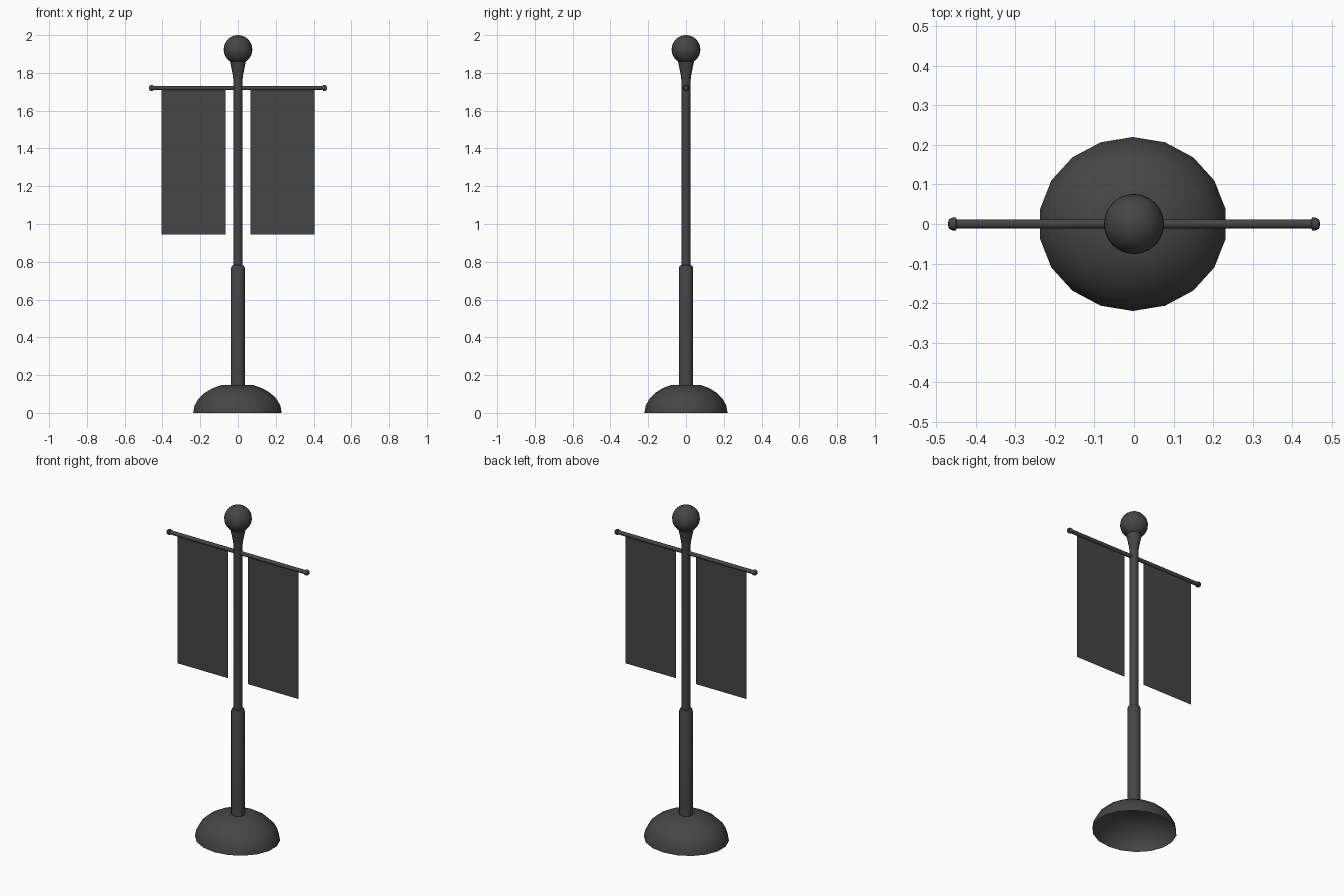
import bpy, bmesh
from math import sin, cos, pi, radians
from mathutils import Matrix

if "Cube" in bpy.data.objects:
    bpy.data.objects.remove(bpy.data.objects["Cube"])

dark = bpy.data.materials.new("dark_metal")
dark.diffuse_color = (0.06, 0.06, 0.06, 1)
dark.use_nodes = True
dark.node_tree.nodes["Principled BSDF"].inputs["Base Color"].default_value = dark.diffuse_color


def finish(name, bm, smooth=True):
    mesh = bpy.data.meshes.new(name)
    bmesh.ops.recalc_face_normals(bm, faces=bm.faces)
    bm.to_mesh(mesh)
    bm.free()
    mesh.materials.append(dark)
    obj = bpy.data.objects.new(name, mesh)
    bpy.context.collection.objects.link(obj)
    if smooth:
        bpy.ops.object.select_all(action='DESELECT')
        obj.select_set(True)
        bpy.context.view_layer.objects.active = obj
        bpy.ops.object.shade_smooth_by_angle(angle=radians(40))
    return obj


def lathe(name, profile, sides, start=pi / 2):
    """Revolve (radius, height) points about z; radius 0 closes an end."""
    bm = bmesh.new()
    rings = []
    for r, z in profile:
        count = sides if r > 0 else 1
        rings.append([bm.verts.new((r * cos(start + 2 * pi * i / sides),
                                    r * sin(start + 2 * pi * i / sides), z))
                      for i in range(count)])
    for a, b in zip(rings, rings[1:]):
        for i in range(sides):
            j = (i + 1) % sides
            corners = [a[i % len(a)], a[j % len(a)], b[j % len(b)], b[i % len(b)]]
            bm.faces.new(list(dict.fromkeys(corners)))
    return finish(name, bm)


# Hollow, slightly oval dome base with a flattened top
dome = [(0.238 * cos(t), 0.158 * sin(t)) for t in (radians(a) for a in (0, 14, 28, 42, 56, 70))]
base = lathe("dome_base", dome + [(0, 0.148)], 18)
base.data.transform(Matrix.Translation((-0.003, 0, 0)) @ Matrix.Diagonal((1, 0.924, 1, 1)))

# Stepped pole with a flared collar under the ball
lathe("pole", [(0.037, 0.146), (0.037, 0.768), (0.032, 0.78), (0.024, 0.782),
               (0.024, 1.76), (0.028, 1.79), (0.042, 1.86), (0, 1.875)], 18)

# Ball finial
bm = bmesh.new()
bmesh.ops.create_uvsphere(bm, u_segments=24, v_segments=16, radius=0.076,
                          matrix=Matrix.Translation((0, 0, 1.924)))
finish("ball_finial", bm)

# Crossbar with a rounded knob at each end
half = [(0.016, 0.450), (0.0165, 0.459), (0.012, 0.468), (0, 0.471)]
profile = ([(r, -z) for r, z in reversed(half)] + [(0.0115, -0.449), (0.0115, 0.449)] + half)
bar = lathe("crossbar", profile, 12)
bar.data.transform(Matrix.Translation((0, 0, 1.72)) @ Matrix.Rotation(pi / 2, 4, 'Y'))

# Two flat hanging banners
for side, sign in (("left", -1), ("right", 1)):
    bm = bmesh.new()
    bm.faces.new([bm.verts.new((sign * x, 0, z)) for x, z in
                  ((0.066, 0.945), (0.404, 0.945), (0.404, 1.72), (0.066, 1.72))])
    finish(side + "_banner", bm, smooth=False)
